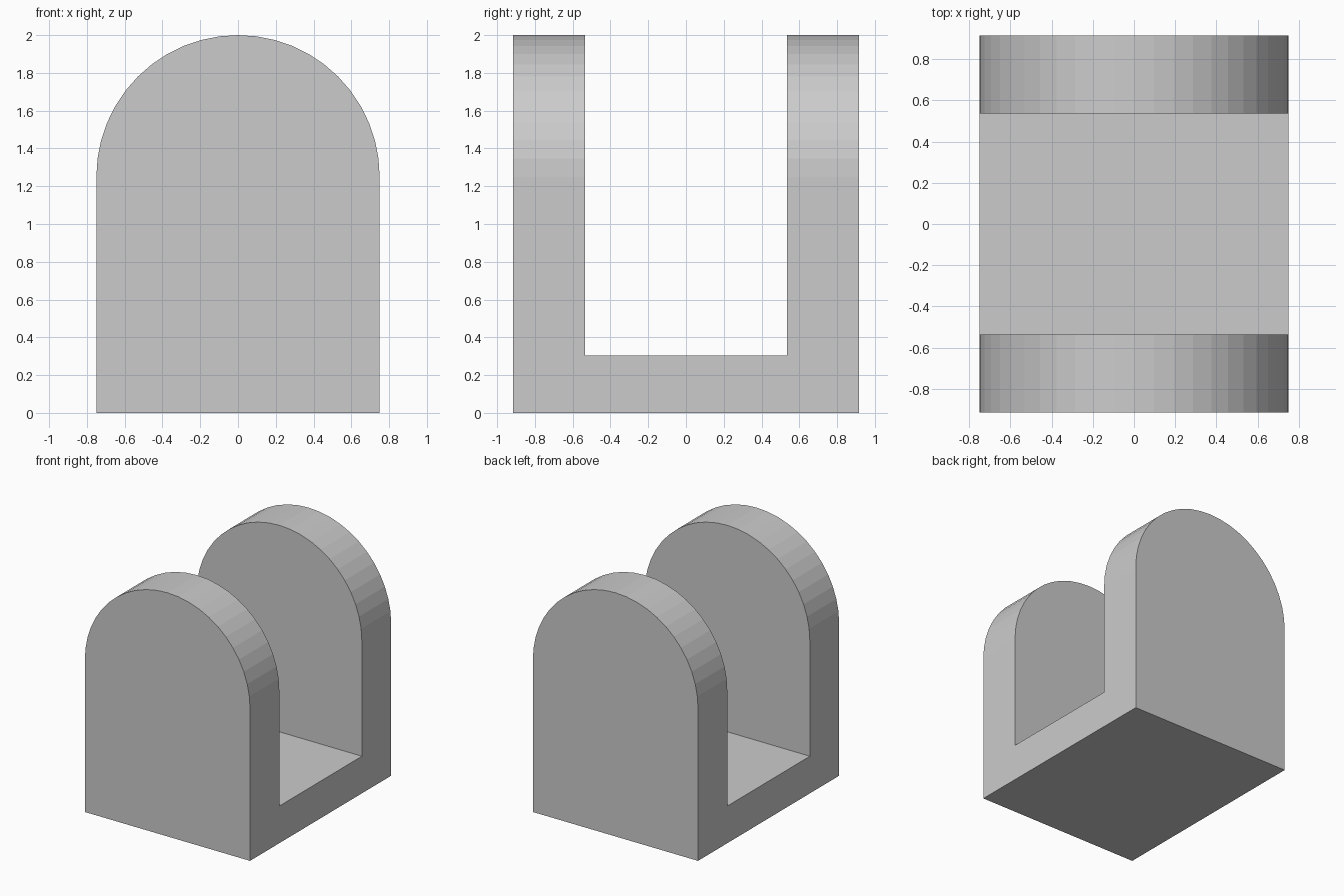
import bpy, bmesh
from math import pi, cos, sin

if "Cube" in bpy.data.objects:
    bpy.data.objects.remove(bpy.data.objects["Cube"])

R, SPRING = 0.75, 1.25        # arch radius and height of its centre
OUTER, INNER, FLOOR = 0.915, 0.535, 0.305
SEGMENTS = 24


def extrude_profile(name, points, half_depth):
    """Extrude an XZ profile symmetrically along Y."""
    bm = bmesh.new()
    face = bm.faces.new([bm.verts.new((x, -half_depth, z)) for x, z in points])
    ext = bmesh.ops.extrude_face_region(bm, geom=[face])
    verts = [g for g in ext["geom"] if isinstance(g, bmesh.types.BMVert)]
    bmesh.ops.translate(bm, verts=verts, vec=(0, 2 * half_depth, 0))
    bmesh.ops.recalc_face_normals(bm, faces=bm.faces)
    mesh = bpy.data.meshes.new(name)
    bm.to_mesh(mesh)
    bm.free()
    obj = bpy.data.objects.new(name, mesh)
    bpy.context.collection.objects.link(obj)
    return obj


# Round-topped block
arch = [(R * cos(pi * i / SEGMENTS), SPRING + R * sin(pi * i / SEGMENTS))
        for i in range(SEGMENTS + 1)]
bracket = extrude_profile("clevis_bracket", [(-R, 0), (R, 0)] + arch, OUTER)

# Slot between the two upright lugs
slot = extrude_profile("slot_cutter", [(-1, FLOOR), (1, FLOOR), (1, 2.5), (-1, 2.5)], INNER)
slot.hide_render = True
slot.hide_set(True)
cut = bracket.modifiers.new("slot", 'BOOLEAN')
cut.operation = 'DIFFERENCE'
cut.solver = 'EXACT'
cut.object = slot

# Bake the cut and drop the helper
bpy.context.view_layer.objects.active = bracket
bracket.select_set(True)
bpy.ops.object.modifier_apply(modifier=cut.name)
bpy.data.objects.remove(slot)
